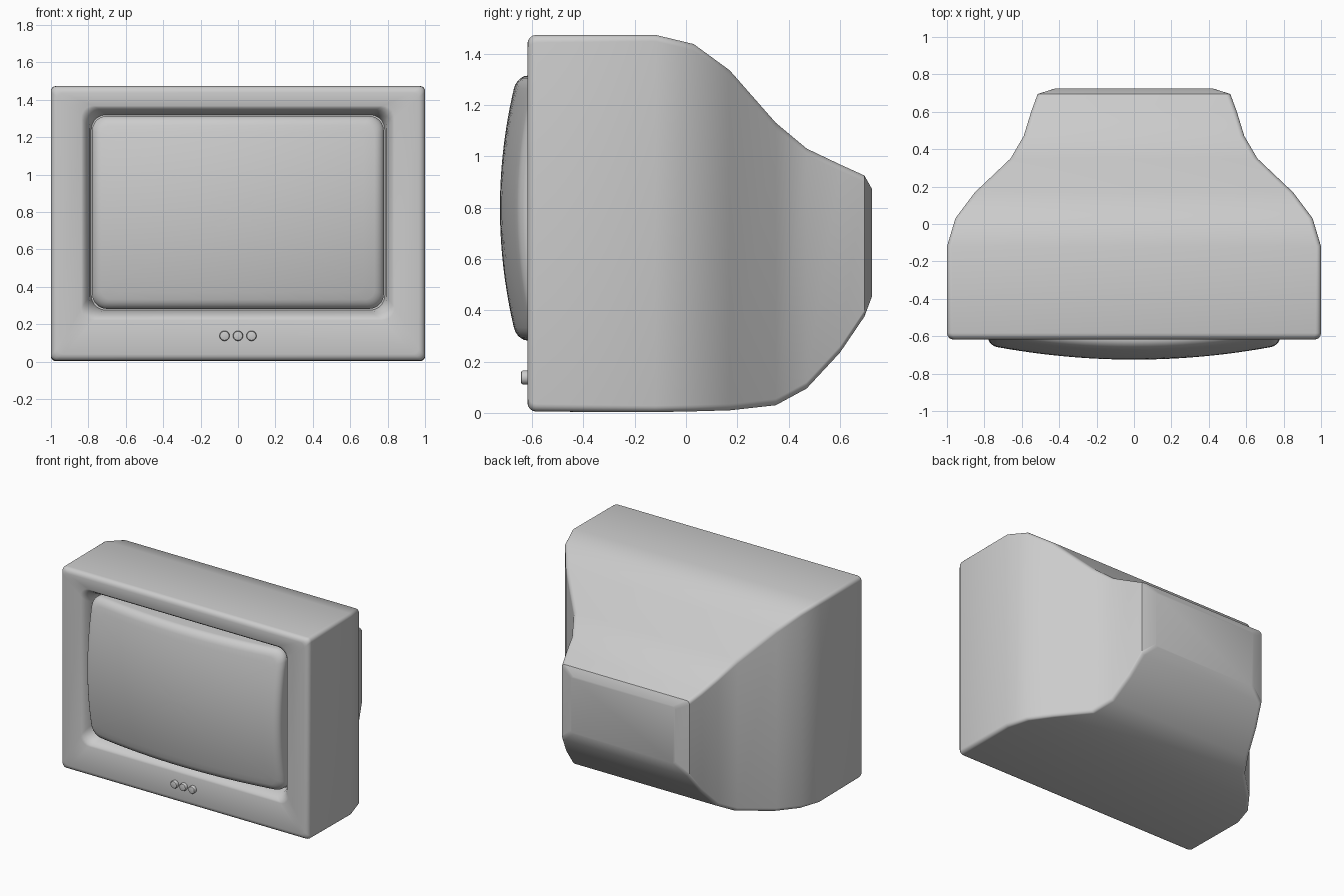
import bpy, bmesh, math

if "Cube" in bpy.data.objects:
    bpy.data.objects.remove(bpy.data.objects["Cube"])


def ring(w, b, t, r, corner=5, side=1):
    """Rounded rectangle in x/z, counter-clockwise, with optional side subdivisions."""
    arcs = []
    for k, (sx, cz) in enumerate([(1, t - r), (-1, t - r), (-1, b + r), (1, b + r)]):
        arcs.append([(sx * (w - r) + r * math.cos(a), cz + r * math.sin(a))
                     for a in [math.pi / 2 * (k + i / corner) for i in range(corner + 1)]])
    pts = []
    for k in range(4):
        pts += arcs[k]
        (x0, z0), (x1, z1) = arcs[k][-1], arcs[(k + 1) % 4][0]
        pts += [(x0 + (x1 - x0) * i / side, z0 + (z1 - z0) * i / side) for i in range(1, side)]
    return pts


def loft(name, rings, angle):
    """Skin a list of equal-length rings of 3D points and cap both ends."""
    bm = bmesh.new()
    loops = [[bm.verts.new(p) for p in pts] for pts in rings]
    n = len(loops[0])
    for a, c in zip(loops, loops[1:]):
        for i in range(n):
            bm.faces.new((a[i], a[(i + 1) % n], c[(i + 1) % n], c[i]))
    bm.faces.new(loops[0])
    bm.faces.new(loops[-1])
    bmesh.ops.recalc_face_normals(bm, faces=bm.faces)
    me = bpy.data.meshes.new(name)
    bm.to_mesh(me)
    bm.free()
    ob = bpy.data.objects.new(name, me)
    bpy.context.collection.objects.link(ob)
    bpy.ops.object.select_all(action='DESELECT')
    ob.select_set(True)
    bpy.context.view_layer.objects.active = ob
    bpy.ops.object.shade_smooth_by_angle(angle=math.radians(angle))
    return ob


# Casing: recess floor, sloped bezel, rounded front rim, then tapering back
stations = [  # y, half width, bottom, top, corner radius
    (-0.50, 0.785, 0.275, 1.320, 0.08),
    (-0.56, 0.795, 0.265, 1.330, 0.08),
    (-0.595, 0.812, 0.248, 1.345, 0.075),
    (-0.612, 0.826, 0.234, 1.357, 0.07),
    (-0.618, 0.838, 0.222, 1.368, 0.065),
]
for i in range(5):
    a = math.pi / 2 * i / 4
    d = 0.035 * (1 - math.sin(a))
    stations.append((-0.583 - 0.035 * math.cos(a), 1 - d, 0.005 + d, 1.473 - d, 0.03))
stations += [
    (-0.12, 1.00, 0.003, 1.473, 0.025),
    (0.03, 0.955, 0.006, 1.437, 0.025),
    (0.17, 0.85, 0.010, 1.335, 0.025),
    (0.35, 0.66, 0.030, 1.130, 0.025),
    (0.47, 0.59, 0.095, 1.030, 0.025),
    (0.60, 0.55, 0.235, 0.968, 0.025),
    (0.695, 0.515, 0.375, 0.925, 0.025),
    (0.725, 0.42, 0.455, 0.872, 0.02),
]
loft("casing", [[(x, y, z) for x, z in ring(w, b, t, r)] for y, w, b, t, r in stations], 32)

# Bulging glass screen with a rounded edge
CZ = 0.798


def bulge(x, z):
    return -0.725 + 0.125 * x * x + 0.25 * (z - CZ) ** 2


edge = ring(0.78, 0.282, 1.314, 0.08, 6, 16)
screen = [[(x, -0.49, z) for x, z in edge]]
for i in range(6):
    a = math.pi / 2 * i / 5
    inset = 0.05 * (1 - math.cos(a))
    pts = ring(0.78 - inset, 0.282 + inset, 1.314 - inset, 0.08 - inset * 0.6, 6, 16)
    screen.append([(x, bulge(x, z) + 0.04 * (1 - math.sin(a)), z) for x, z in pts])
inner = screen[-1]
for i in range(1, 13):
    s = 1 - i / 12.2
    screen.append([(x * s, bulge(x * s, CZ + (z - CZ) * s), CZ + (z - CZ) * s)
                   for x, _, z in inner])
loft("screen", screen, 40)

# Three round control buttons below the screen
for k in (-1, 0, 1):
    profile = [(-0.60, 0.027), (-0.636, 0.027), (-0.641, 0.024), (-0.643, 0.018)]
    loft("button", [[(k * 0.072 + r * math.cos(i * math.pi / 12), y,
                      0.138 + r * math.sin(i * math.pi / 12)) for i in range(24)]
                    for y, r in profile], 40)
